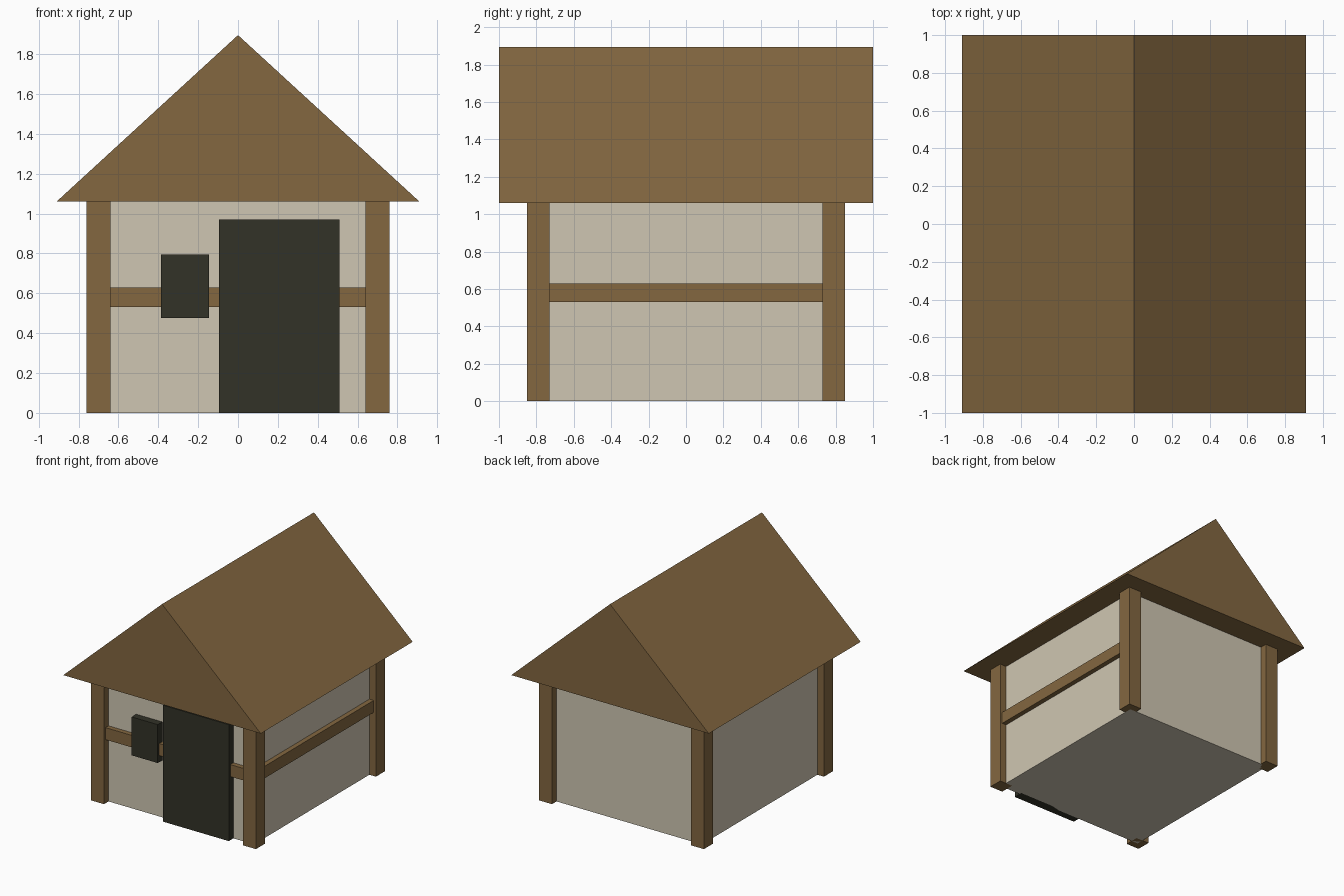
import bpy

if "Cube" in bpy.data.objects:
    bpy.data.objects.remove(bpy.data.objects["Cube"])


def material(name, rgb):
    """Flat colour given as sRGB 0-255, stored as linear."""
    m = bpy.data.materials.new(name)
    lin = [((c / 255 + 0.055) / 1.055) ** 2.4 for c in rgb]
    m.diffuse_color = (*lin, 1)
    m.use_nodes = True
    m.node_tree.nodes["Principled BSDF"].inputs["Base Color"].default_value = m.diffuse_color
    return m


wood = material("brown wood", (131, 103, 64))
plaster = material("pale plaster", (207, 198, 178))
dark = material("dark opening", (50, 50, 39))


def mesh_object(name, verts, faces, mat):
    me = bpy.data.meshes.new(name)
    me.from_pydata(verts, [], faces)
    me.materials.append(mat)
    ob = bpy.data.objects.new(name, me)
    bpy.context.collection.objects.link(ob)
    return ob


def box(name, xs, ys, zs, mat):
    verts = [(x, y, z) for x in xs for y in ys for z in zs]
    faces = [(0, 1, 3, 2), (4, 6, 7, 5), (0, 4, 5, 1),
             (2, 3, 7, 6), (0, 2, 6, 4), (1, 5, 7, 3)]
    return mesh_object(name, verts, faces, mat)


EAVES, RIDGE = 1.06, 1.895
WX, WY = 0.70, 0.79      # wall faces, also the post centres
P = 0.06                 # half post width

# Plastered walls
box("walls", (-WX, WX), (-WY, WY), (0, EAVES), plaster)

# Corner posts
for sx, side in ((-1, "left"), (1, "right")):
    for sy, end in ((-1, "front"), (1, "back")):
        cx, cy = sx * WX, sy * WY
        box(f"{end}_{side}_post", (cx - P, cx + P), (cy - P, cy + P), (0, EAVES), wood)

# Cross beams on the front and right walls only
box("front_beam", (-WX + P, WX - P), (-WY - 0.04, -WY + 0.04), (0.53, 0.63), wood)
box("right_beam", (WX - 0.04, WX + 0.04), (-WY + P, WY - P), (0.53, 0.63), wood)

# Door and window
box("door", (-0.095, 0.51), (-0.85, -0.77), (0, 0.97), dark)
box("window", (-0.385, -0.145), (-0.85, -0.77), (0.475, 0.795), dark)

# Solid gable roof
profile = [(-0.91, EAVES), (0.91, EAVES), (0, RIDGE)]
mesh_object("roof", [(x, y, z) for y in (-1, 1) for x, z in profile],
            [(0, 1, 2), (5, 4, 3), (0, 3, 4, 1), (1, 4, 5, 2), (2, 5, 3, 0)], wood)
